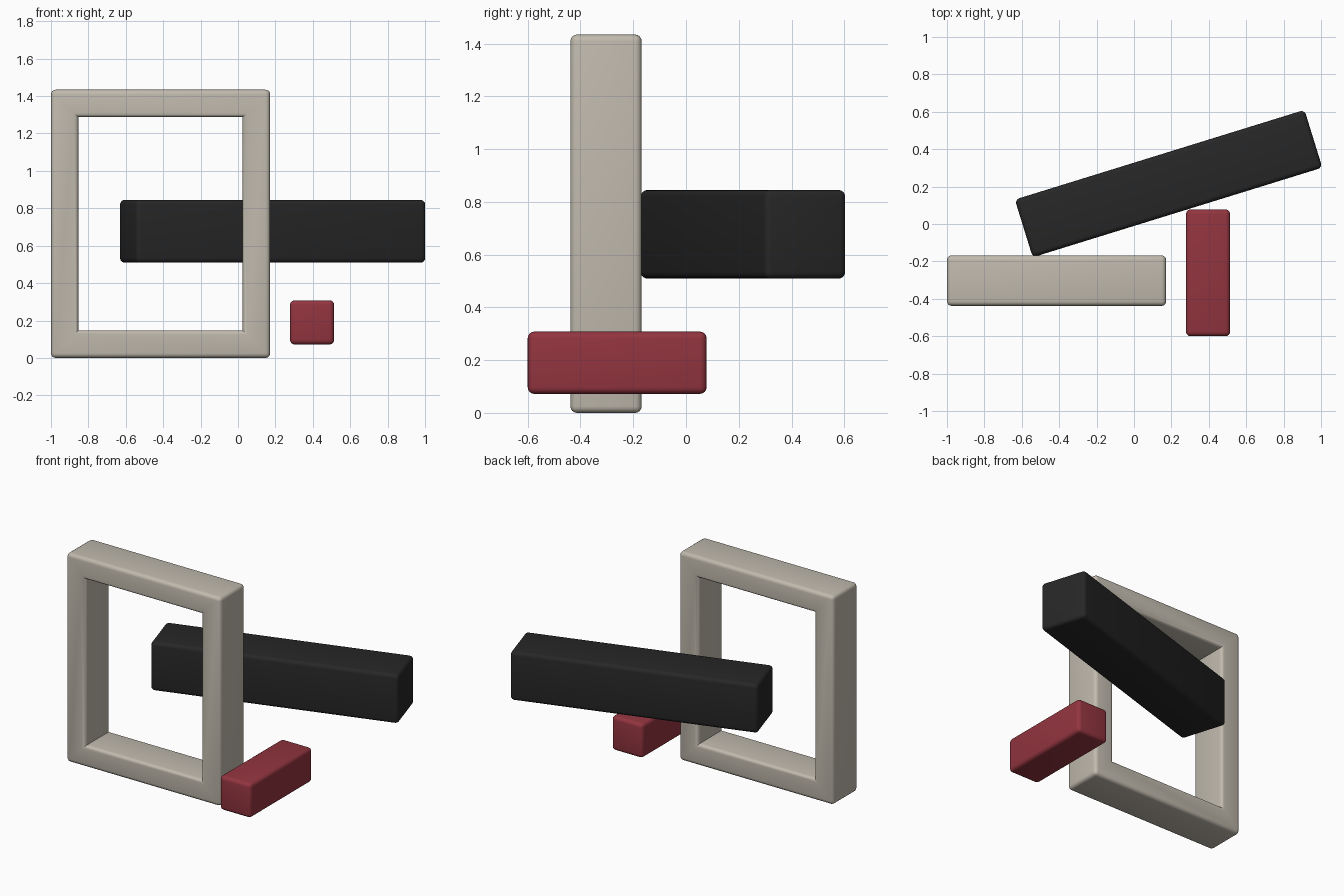
import bpy, bmesh, math
from mathutils import Vector

if "Cube" in bpy.data.objects:
    bpy.data.objects.remove(bpy.data.objects["Cube"])

BEVEL = 0.025


def finish(bm, name, color, center=(0, 0, 0), turn=0.0):
    """Round the outward edges, then make a coloured object."""
    bmesh.ops.recalc_face_normals(bm, faces=bm.faces)
    edges = [e for e in bm.edges if e.calc_face_angle_signed() > 0.1]
    bmesh.ops.bevel(bm, geom=edges, offset=BEVEL, segments=4, profile=0.5,
                    affect='EDGES', clamp_overlap=True)
    mesh = bpy.data.meshes.new(name)
    bm.to_mesh(mesh)
    bm.free()
    obj = bpy.data.objects.new(name, mesh)
    bpy.context.collection.objects.link(obj)
    obj.location = center
    obj.rotation_euler.z = turn
    mat = bpy.data.materials.new(name + "_paint")
    mat.diffuse_color = (*color, 1)
    mat.use_nodes = True
    mat.node_tree.nodes["Principled BSDF"].inputs["Base Color"].default_value = mat.diffuse_color
    mesh.materials.append(mat)
    bpy.ops.object.select_all(action='DESELECT')
    obj.select_set(True)
    bpy.context.view_layer.objects.active = obj
    bpy.ops.object.shade_smooth_by_angle(angle=math.radians(35))
    return obj


def beam(name, size, center, color, turn=0.0):
    bm = bmesh.new()
    bmesh.ops.create_cube(bm, size=1)
    bmesh.ops.scale(bm, vec=Vector(size), verts=bm.verts)
    return finish(bm, name, color, center, turn)


def frame(name, x0, x1, z0, z1, y0, y1, bar, color):
    """Upright rectangular ring with a square section."""
    bm = bmesh.new()

    def ring(y, d):
        pts = ((x0 + d, z0 + d), (x1 - d, z0 + d), (x1 - d, z1 - d), (x0 + d, z1 - d))
        return [bm.verts.new((x, y, z)) for x, z in pts]

    rings = [ring(y0, 0), ring(y1, 0), ring(y1, bar), ring(y0, bar)]
    for a, b in zip(rings, rings[1:] + rings[:1]):
        for i in range(4):
            j = (i + 1) % 4
            bm.faces.new((a[i], a[j], b[j], b[i]))
    return finish(bm, name, color)


# Upright pale frame
frame("upright_frame", -1.0, 0.172, 0.0, 1.434, -0.438, -0.168, 0.147, (0.53, 0.49, 0.42))
# Long dark beam resting behind the frame, turned in plan
beam("dark_beam", (1.621, 0.323, 0.336), (0.185, 0.216, 0.677), (0.02, 0.02, 0.02), math.radians(17.2))
# Short red block
beam("red_block", (0.236, 0.678, 0.236), (0.396, -0.261, 0.19), (0.29, 0.035, 0.05))
